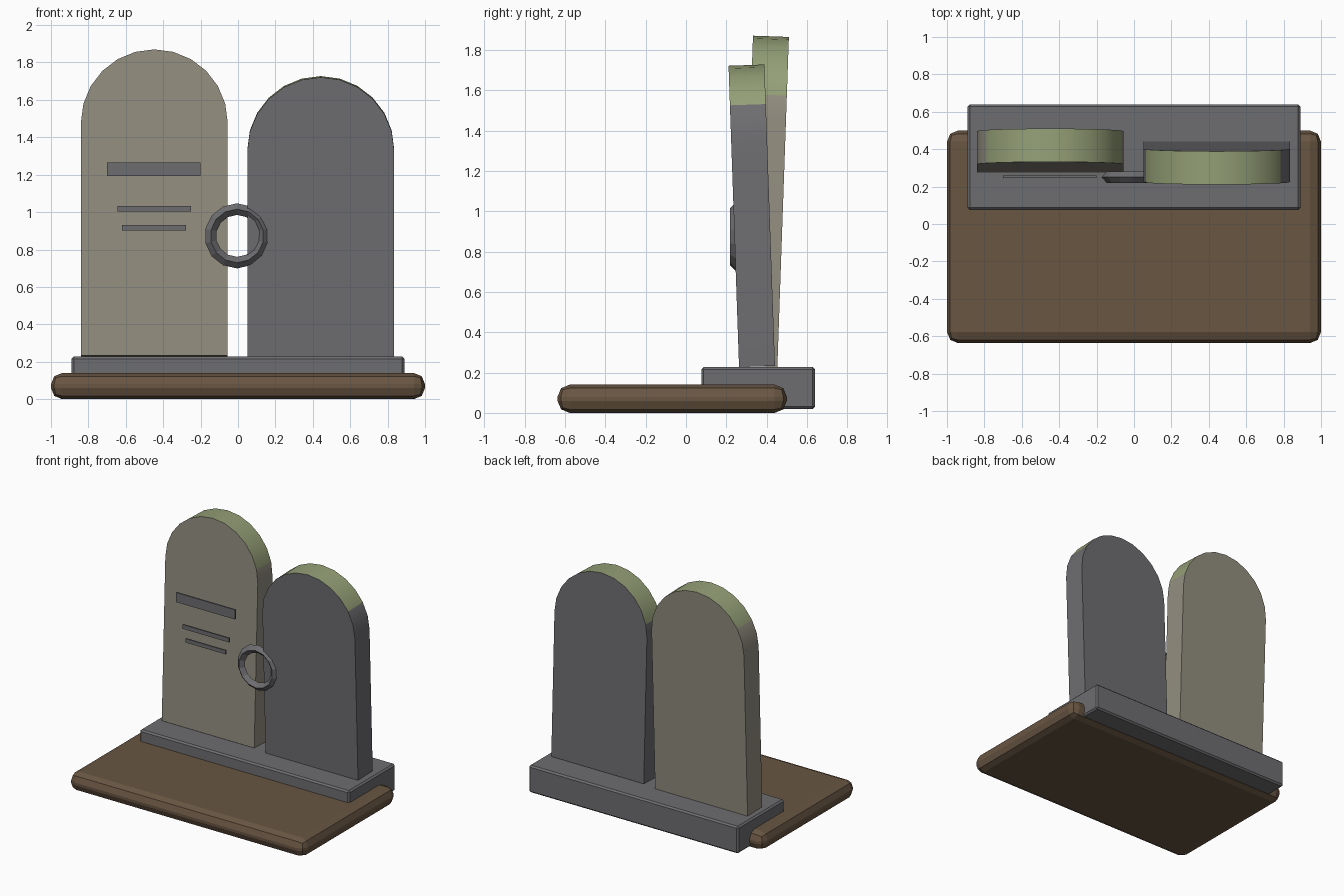
import bpy, bmesh, math
from mathutils import Matrix

if "Cube" in bpy.data.objects:
    bpy.data.objects.remove(bpy.data.objects["Cube"])


def material(name, rgb):
    m = bpy.data.materials.new(name)
    m.diffuse_color = (*rgb, 1)
    m.use_nodes = True
    m.node_tree.nodes["Principled BSDF"].inputs["Base Color"].default_value = m.diffuse_color
    return m


DARK = material("dark stone", (0.155, 0.155, 0.165))
PALE = material("pale stone", (0.29, 0.27, 0.215))
MOSS = material("moss green", (0.30, 0.35, 0.185))
EARTH = material("brown earth", (0.140, 0.092, 0.055))


def add_object(name, bm, mats):
    bmesh.ops.recalc_face_normals(bm, faces=bm.faces)
    mesh = bpy.data.meshes.new(name)
    bm.to_mesh(mesh)
    bm.free()
    for m in mats:
        mesh.materials.append(m)
    obj = bpy.data.objects.new(name, mesh)
    bpy.context.collection.objects.link(obj)
    return obj


def box(name, x, y, z, mat, bevel=0, segments=1):
    """Box between (min, max) pairs, optionally with bevelled edges."""
    bm = bmesh.new()
    bmesh.ops.create_cube(bm, size=1)
    for v in bm.verts:
        v.co = [r[0] + (c + 0.5) * (r[1] - r[0]) for c, r in zip(v.co, (x, y, z))]
    if bevel:
        bmesh.ops.bevel(bm, geom=bm.edges[:], offset=bevel, segments=segments,
                        profile=0.5, affect='EDGES')
    return add_object(name, bm, [mat])


def headstone(name, x, y, height, lean, mat, first_moss):
    """Round-topped slab leaning about its foot, moss on nine arch strips."""
    r, half, n = 0.3925, 0.089, 12
    arch = [(r * math.cos(math.pi * i / n),
             height - r + r * math.sin(math.pi * i / n)) for i in range(n + 1)]
    outline = arch + [(-r, 0), (r, 0)]
    bm = bmesh.new()
    front = [bm.verts.new((px, -half, pz)) for px, pz in outline]
    back = [bm.verts.new((px, half, pz)) for px, pz in outline]
    bm.faces.new(front)
    bm.faces.new(back)
    count = len(outline)
    for i in range(count):
        j = (i + 1) % count
        face = bm.faces.new((front[i], front[j], back[j], back[i]))
        face.material_index = int(first_moss <= i < first_moss + 9)
    bm.transform(Matrix.Translation((x, y, 0.23)) @ Matrix.Rotation(lean, 4, 'X'))
    obj = add_object(name, bm, [mat, MOSS])
    bpy.ops.object.select_all(action='DESELECT')
    obj.select_set(True)
    bpy.context.view_layer.objects.active = obj
    bpy.ops.object.shade_smooth_by_angle(angle=math.radians(30))


# Grave bed and plinth
box("earth_bed", (-1, 1), (-0.637, 0.5), (0, 0.14), EARTH, 0.06, 2)
box("plinth", (-0.89, 0.89), (0.076, 0.64), (0.02, 0.228), DARK, 0.012)

# Two stones leaning apart
headstone("tall_headstone", -0.4475, 0.364, 1.638, math.radians(-2), PALE, 1)
headstone("short_headstone", 0.4425, 0.352, 1.495, math.radians(2), DARK, 2)

# Blank inscription bars in front of the tall stone
for i, (x0, x1, z0, z1) in enumerate([(-0.70, -0.20, 1.192, 1.265),
                                      (-0.645, -0.25, 1.002, 1.034),
                                      (-0.62, -0.277, 0.903, 0.932)]):
    box(f"inscription_bar_{i + 1}", (x0, x1), (0.247, 0.259), (z0, z1), DARK)

# Ring with a diamond cross-section, joining the stones
bpy.ops.mesh.primitive_torus_add(major_segments=14, minor_segments=4,
                                 major_radius=0.143, minor_radius=0.031,
                                 location=(-0.005, 0.25, 0.873),
                                 rotation=(math.pi / 2, math.pi / 2, 0))
ring = bpy.context.object
ring.name = "linking_ring"
ring.data.materials.append(DARK)
